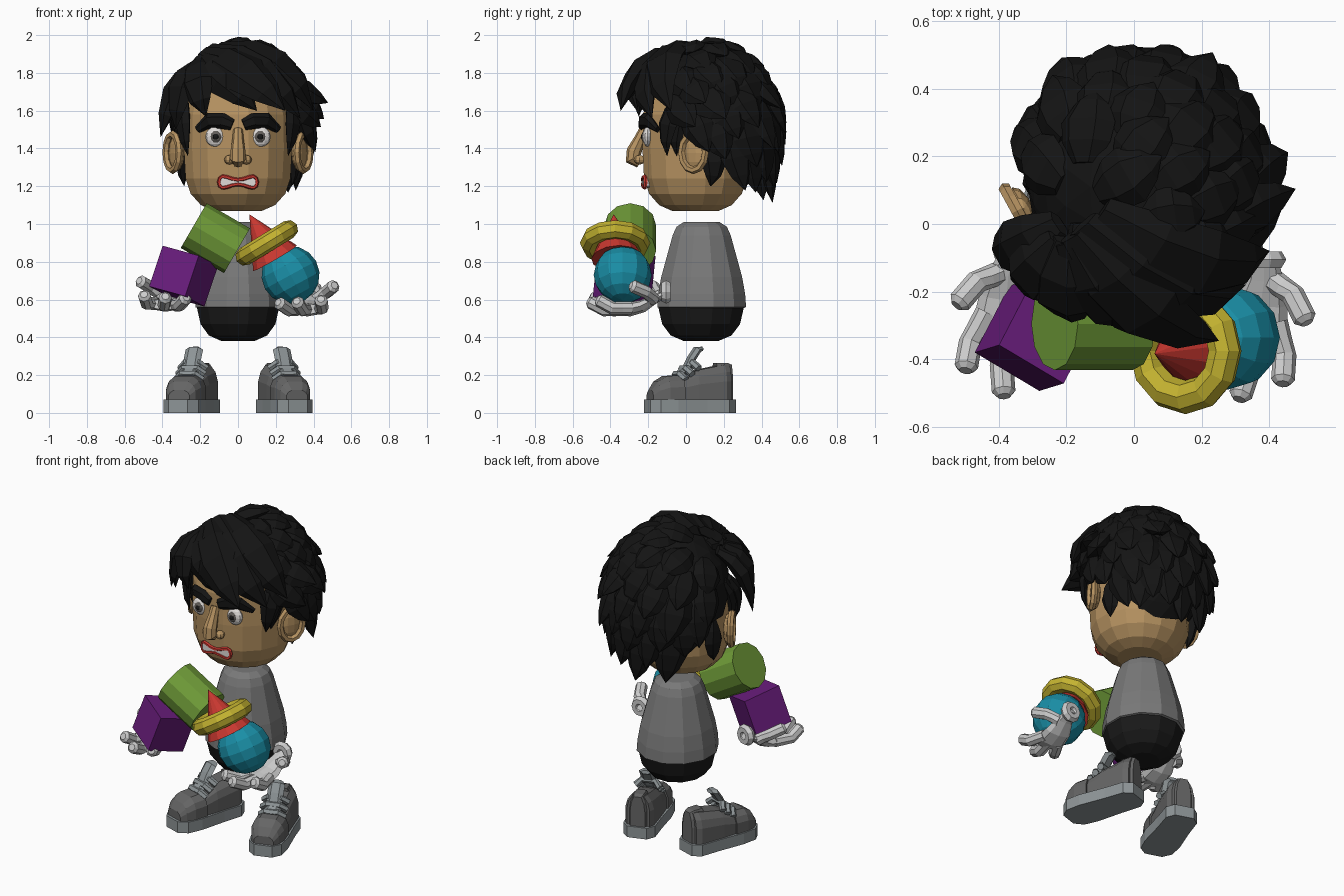
import bpy, bmesh, math, random
from mathutils import Vector as V, Matrix as M

if "Cube" in bpy.data.objects:
    bpy.data.objects.remove(bpy.data.objects["Cube"])

random.seed(4)
TAU = math.tau


def mat(name, r, g, b):
    m = bpy.data.materials.new(name)
    m.diffuse_color = (r, g, b, 1)
    m.use_nodes = True
    m.node_tree.nodes["Principled BSDF"].inputs["Base Color"].default_value = m.diffuse_color
    return m


SKIN, HAIR = mat("skin", .47, .29, .12), mat("hair", .007, .007, .007)
SHIRT, BLACK = mat("shirt", .19, .19, .19), mat("black", .01, .01, .01)
SHOE, SOLE, GLOVE = mat("shoe", .13, .13, .13), mat("sole", .27, .3, .31), mat("glove", .6, .6, .6)
RED, WHITE, IRIS = mat("red", .6, .04, .03), mat("white", .75, .72, .7), mat("iris", .12, .11, .1)
PURPLE, GREEN = mat("purple", .14, .012, .2), mat("green", .16, .33, .04)
YELLOW, BLUE = mat("yellow", .55, .45, .03), mat("blue", .01, .27, .38)


def finish(name, bm, material, matrix=M()):
    bmesh.ops.remove_doubles(bm, verts=bm.verts, dist=1e-5)
    bmesh.ops.transform(bm, matrix=matrix, verts=bm.verts)
    bmesh.ops.recalc_face_normals(bm, faces=bm.faces)
    me = bpy.data.meshes.new(name)
    bm.to_mesh(me)
    bm.free()
    ob = bpy.data.objects.new(name, me)
    me.materials.append(material)
    bpy.context.collection.objects.link(ob)
    return ob


def loft(bm, rings, closed=False):
    rings = [[bm.verts.new(p) for p in r] for r in rings]
    n = len(rings[0])
    for a, b in zip(rings, rings[1:] + ([rings[0]] if closed else [])):
        for i in range(n):
            bm.faces.new((a[i], a[(i + 1) % n], b[(i + 1) % n], b[i]))
    if not closed:
        bm.faces.new(rings[0])
        bm.faces.new(rings[-1])


def tube(bm, pts, radii, up=(0, 0, 1), sides=6, flat=1.0, closed=False):
    pts, up, rings, n = [V(p) for p in pts], V(up), [], len(pts)
    for i, p in enumerate(pts):
        a, b = (pts[i - 1], pts[(i + 1) % n]) if closed else (pts[max(i - 1, 0)], pts[min(i + 1, n - 1)])
        t = (b - a).normalized()
        nrm = (up - t * up.dot(t)).normalized()
        side = t.cross(nrm)
        r = radii[i] if isinstance(radii, (list, tuple)) else radii
        rings.append([p + side * r * math.cos(TAU * k / sides) + nrm * r * flat * math.sin(TAU * k / sides)
                      for k in range(sides)])
    loft(bm, rings, closed)


def lathe(name, profile, sides, center, sy, material):
    bm = bmesh.new()
    loft(bm, [[V((center[0] + r * math.cos(TAU * (k + .5) / sides),
                  center[1] + r * sy * math.sin(TAU * (k + .5) / sides), z)) for k in range(sides)]
              for r, z in profile])
    return finish(name, bm, material)


def ball(name, center, scale, material, seg=12, rot=M()):
    bm = bmesh.new()
    bmesh.ops.create_uvsphere(bm, u_segments=seg, v_segments=max(6, seg * 2 // 3), radius=1)
    return finish(name, bm, material, M.Translation(center) @ rot @ M.Diagonal((*scale, 1)))


# body
lathe("shirt", [(.21, .55), (.234, .56), (.229, .63), (.213, .72), (.153, .94), (.133, .985), (.095, 1.01)],
      12, (0, .083), 1.04, SHIRT)
lathe("trousers", [(.09, .38), (.16, .41), (.205, .47), (.227, .565)], 12, (0, .08), 1.04, BLACK)

# head
lathe("head", [(.13, 1.07), (.2, 1.1), (.255, 1.16), (.283, 1.24), (.292, 1.4), (.288, 1.58), (.25, 1.72), (.15, 1.8)],
      16, (0, .05), .98, SKIN)
bm = bmesh.new()
tube(bm, [(0, -.222, 1.5), (0, -.245, 1.45), (0, -.275, 1.385), (0, -.28, 1.345), (0, -.245, 1.32)],
     [.026, .03, .04, .043, .025], up=(0, -1, 0), sides=8)
finish("nose", bm, SKIN)
for s in (-1, 1):
    ball("nostril", (s * .045, -.245, 1.34), (.028, .03, .025), SKIN, 8)
    ball("eye_white", (s * .12, -.203, 1.462), (.053, .027, .053), WHITE, 12)
    ball("iris", (s * .118, -.216, 1.462), (.034, .02, .034), IRIS, 10)
    ball("pupil", (s * .118, -.226, 1.462), (.019, .013, .019), BLACK, 8)
    bm = bmesh.new()
    tube(bm, [(s * .03, -.235, 1.525), (s * .08, -.228, 1.545), (s * .15, -.2, 1.548), (s * .215, -.15, 1.5)],
         [.03, .042, .042, .02], up=(0, -1, 0), flat=.6)
    finish("eyebrow", bm, HAIR)
    # ears with a raised rim
    rot = M.Rotation(s * -.5, 4, 'Z')
    ball("ear", (s * .325, .045, 1.375), (.028, .072, .095), SKIN, 10, rot)
    bm = bmesh.new()
    tube(bm, [(s * .012, .072 * math.cos(TAU * k / 12), .096 * math.sin(TAU * k / 12)) for k in range(12)],
         .02, up=(1, 0, 0), closed=True)
    finish("ear_rim", bm, SKIN, M.Translation((s * .335, .045, 1.38)) @ rot)


# mouth
def lip(k):
    c, s = math.cos(TAU * k / 20), math.sin(TAU * k / 20)
    return V((.1 * c, -.229 + 1.5 * (.1 * c) ** 2, 1.222 + s * (.011 + .06 * c * c)))


bm = bmesh.new()
tube(bm, [lip(k) for k in range(20)], .011, up=(0, 1, 0), closed=True)
finish("lips", bm, RED)
bm = bmesh.new()
loft(bm, [[lip(k) + V((0, dy, 0)) for k in range(20)] for dy in (-.006, .03)])
finish("teeth", bm, WHITE)

# hair: inner cap, whorl of locks, swept fringe, sideburns
C, R = V((.02, .11, 1.56)), V((.34, .35, .385))


def on_cap(d, k=1.0):
    d = V(d)
    if d.z < 0:    # the nape stays full towards the back
        d = V((d.x, d.y * max(1 - d.z * d.z, .05) ** -.2, d.z * 1.08))
    return C + V((d.x * R.x, d.y * R.y, d.z * R.z)) * k


def covered(p):
    return p.y > .06 - (p.z - 1.45) * (.9 if p.z > 1.45 else .75)


bm = bmesh.new()
bmesh.ops.create_icosphere(bm, subdivisions=3, radius=1)
for v in bm.verts:
    v.co = on_cap(v.co.normalized(), .98)
bmesh.ops.delete(bm, geom=[v for v in bm.verts if not covered(v.co) or v.co.z < 1.17], context='VERTS')
finish("hair_cap", bm, HAIR)


def lock(bm, a, b, c, w):
    a, b, c = V(a), V(b), V(c)
    pts = [a * (1 - t) ** 2 + b * 2 * t * (1 - t) + c * t * t for t in (0, .25, .5, .78, 1)]
    tube(bm, pts, [w * .45, w * .9, w, w * .62, .001], up=b - C, flat=.5)


bm = bmesh.new()
W, N = V((-.55, -.15, .8)).normalized(), 115
for i in range(N):
    z = 1 - 2 * (i + .5) / N
    a, r = i * 2.39996, math.sqrt(1 - z * z)
    d = V((r * math.cos(a), r * math.sin(a), z))
    f = (d * W.dot(d) - W).normalized() + W.cross(d) * .5
    if z < .3:
        f += V((0, 0, -.5))
    f = (f - d * f.dot(d)).normalized()
    k = random.uniform(.55, .8)
    mid, tip = (d + f * k * .5).normalized(), (d + f * k).normalized()
    p2 = on_cap(tip, random.uniform(1.2, 1.36) if z < .62 else 1.09)
    if covered(on_cap(d)) and covered(p2) and p2.z > 1.1:
        lock(bm, on_cap(d, .95), on_cap(mid, 1.06), p2, random.uniform(.085, .11))
for a, b, c, w in (
        ((-.22, .0, 1.83), (-.36, -.12, 1.75), (-.41, -.08, 1.46), .1),
        ((-.22, -.05, 1.85), (-.33, -.22, 1.75), (-.33, -.15, 1.5), .1),
        ((-.2, -.05, 1.87), (-.25, -.29, 1.77), (-.17, -.25, 1.57), .1),
        ((-.2, -.05, 1.88), (-.08, -.33, 1.8), (.1, -.26, 1.6), .11),
        ((-.18, -.03, 1.9), (.03, -.32, 1.84), (.25, -.345, 1.6), .13),
        ((-.15, 0, 1.92), (.15, -.31, 1.86), (.33, -.18, 1.56), .13),
        ((-.1, .03, 1.93), (.25, -.22, 1.92), (.4, -.08, 1.6), .13)):
    lock(bm, a, b, c, w)
for s in (-1, 1):
    for dy in (0, .05):
        lock(bm, (s * .28, -.03 + dy, 1.66), (s * .31, -.13 + dy, 1.54), (s * .265, -.1 + dy, 1.36), .06)
    lock(bm, (s * .27, .12, 1.45), (s * .31, .17, 1.33), (s * .285, .13, 1.2), .07)
finish("hair_locks", bm, HAIR)


# hands, palms up, three fingers and a thumb, modelled around the wrist
def hand(name, wrist, mirror, turn):
    bm = bmesh.new()
    tube(bm, [(0, .01, 0), (0, -.06, -.035), (-.01, -.13, -.075), (-.02, -.2, -.092), (-.03, -.25, -.09)],
         [.04, .055, .08, .09, .075], flat=.42, sides=8)
    for a, b, c in (((.035, -.19, -.085), (.06, -.29, -.085), (.055, -.36, -.045)),
                    ((-.02, -.22, -.092), (-.045, -.33, -.095), (-.07, -.405, -.055)),
                    ((-.07, -.2, -.092), (-.115, -.28, -.095), (-.165, -.345, -.06)),
                    ((.03, -.07, -.04), (.085, -.11, 0), (.12, -.18, .03))):
        a, b, c = V(a), V(b), V(c)
        tube(bm, [a, (a + b) / 2, b, c, c + (c - b) * .18], [.035, .034, .035, .035, .02], sides=8)
    tube(bm, [(.037 * math.cos(TAU * k / 10), -.005, .037 * math.sin(TAU * k / 10)) for k in range(10)],
         .028, up=(0, 1, 0), closed=True)
    finish(name, bm, GLOVE, M.Translation(wrist) @ M.Rotation(math.radians(turn), 4, 'Z') @ M.Diagonal((mirror, 1, 1, 1)))


hand("right_hand", (.385, -.1, .64), 1, 0)
hand("left_hand", (-.355, -.085, .665), -1, -14)

# shoes
for s in (-1, 1):
    place = M.Translation((s * .242, .025, 0)) @ M.Rotation(math.radians(18) * s, 4, 'Z') @ M.Diagonal((.97, 1.03, 1, 1))
    bm = bmesh.new()
    half = [(.055, -.235), (.1, -.19), (.11, -.1), (.1, .06), (.098, .18), (.06, .225)]
    outline = half + [(-x, y) for x, y in reversed(half)]
    loft(bm, [[V((x, y, z)) for x, y in outline] for z in (0, .07)])
    finish("shoe_sole", bm, SOLE, place)

    def upper(name, rows):
        bm = bmesh.new()
        loft(bm, [[V((x * w, y, .06 + (h - .06) * k)) for x, k in
                   ((-1, 0), (-1, .55), (-.85, .8), (-.5, 1), (.5, 1), (.85, .8), (1, .55), (1, 0))]
                  for y, w, h in rows])
        finish(name, bm, SHOE, place)

    upper("shoe_toe", [(-.22, .06, .12), (-.19, .085, .165), (-.14, .1, .195), (-.06, .1, .2)])
    upper("shoe_quarter", [(-.09, .09, .18), (.02, .092, .225), (.17, .088, .255), (.2, .07, .255)])
    upper("shoe_heel", [(.13, .06, .265), (.19, .06, .265), (.215, .045, .255)])
    bm = bmesh.new()
    tube(bm, [(0, -.08, .19), (0, -.02, .24), (0, .005, .29), (0, .035, .335), (0, .06, .34)],
         [.05, .05, .05, .05, .03], up=(0, -1, 1), flat=.4)
    for y, z in ((-.07, .205), (-.035, .235), (0, .265)):
        tube(bm, [(-.075, y + .02, z - .03), (-.04, y, z), (.04, y, z), (.075, y + .02, z - .03)], .02)
    finish("tongue_and_laces", bm, SOLE, place)

# toy blocks held in the hands
a, up = V((.84, -.5, -.23)).normalized(), V((.31, .1, .945))
up = (up - a * up.dot(a)).normalized()
bm = bmesh.new()
bmesh.ops.create_cube(bm, size=.228)
finish("cube_block", bm, PURPLE, M.Translation((-.288, -.327, .724)) @ M((a, up.cross(a), up)).transposed().to_4x4())


def cone(name, r1, r2, depth, center, axis, sides, material):
    bm = bmesh.new()
    bmesh.ops.create_cone(bm, cap_ends=True, segments=sides, radius1=r1, radius2=r2, depth=depth)
    finish(name, bm, material, M.Translation(center) @ V(axis).to_track_quat('Z', 'Y').to_matrix().to_4x4())


cone("cylinder_block", .137, .137, .265, (-.12, -.295, .925), (.86, 0, -.5), 12, GREEN)
cone("cone_block", .135, 0, .27, (.128, -.375, .935), (-.5, -.06, .86), 12, RED)
ball("ball_block", (.278, -.335, .73), (.154, .154, .154), BLUE, 12, M.Rotation(-.5, 4, 'Y'))
bm = bmesh.new()
tube(bm, [(.137 * math.cos(TAU * k / 12), .137 * math.sin(TAU * k / 12), 0) for k in range(12)],
     .05, sides=8, closed=True)
finish("ring_block", bm, YELLOW, M.Translation((.152, -.375, .9)) @
       V((-.52, 0, .85)).to_track_quat('Z', 'Y').to_matrix().to_4x4())
